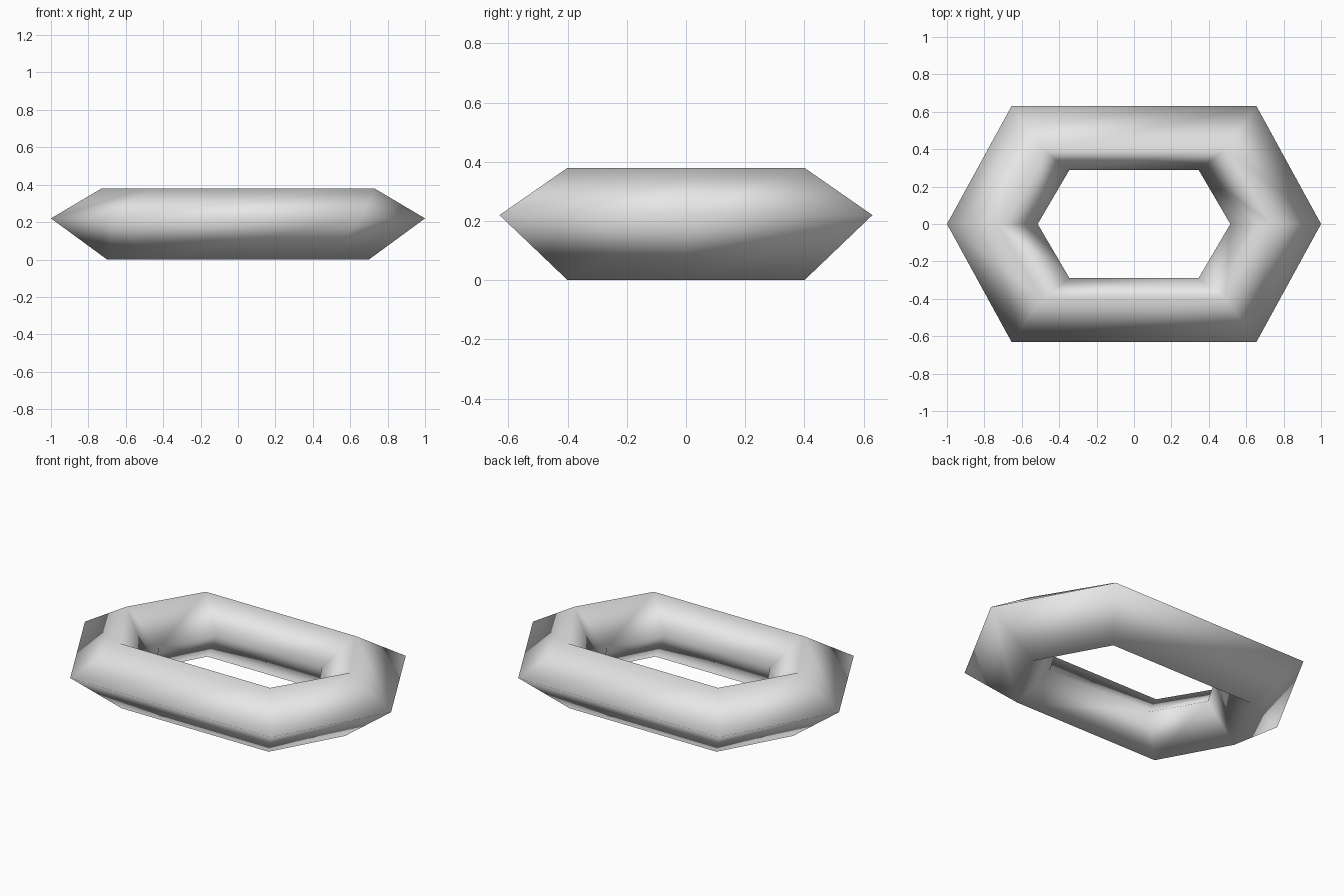
import bpy, bmesh

old = bpy.data.objects.get("Cube")
if old:
    bpy.data.objects.remove(old, do_unlink=True)

# Pale grey material
grey = bpy.data.materials.new("pale_grey")
grey.use_nodes = True
colour = (0.8, 0.8, 0.8, 1)
grey.diffuse_color = colour
grey.node_tree.nodes["Principled BSDF"].inputs["Base Color"].default_value = colour

# Diamond cross-section: tip x, corner x, corner y, height
section = [
    (1.0, 0.655, 0.63, 0.22),    # outer edge
    (0.73, 0.49, 0.40, 0.38),    # top ridge
    (0.515, 0.345, 0.29, 0.20),  # inner edge
    (0.70, 0.48, 0.40, 0.0),     # bottom ridge
]


def hexagon(bm, tip, cx, cy, z):
    corners = [(tip, 0), (cx, cy), (-cx, cy), (-tip, 0), (-cx, -cy), (cx, -cy)]
    return [bm.verts.new((x, y, z)) for x, y in corners]


# Hexagonal ring, bridging each loop to the next
bm = bmesh.new()
loops = [hexagon(bm, *point) for point in section]
for a, b in zip(loops, loops[1:] + loops[:1]):
    for i in range(6):
        j = (i + 1) % 6
        bm.faces.new((a[i], a[j], b[j], b[i])).smooth = True
bmesh.ops.recalc_face_normals(bm, faces=bm.faces)

mesh = bpy.data.meshes.new("hexagonal_ring")
bm.to_mesh(mesh)
bm.free()
mesh.materials.append(grey)
ring = bpy.data.objects.new("hexagonal_ring", mesh)
bpy.context.collection.objects.link(ring)
